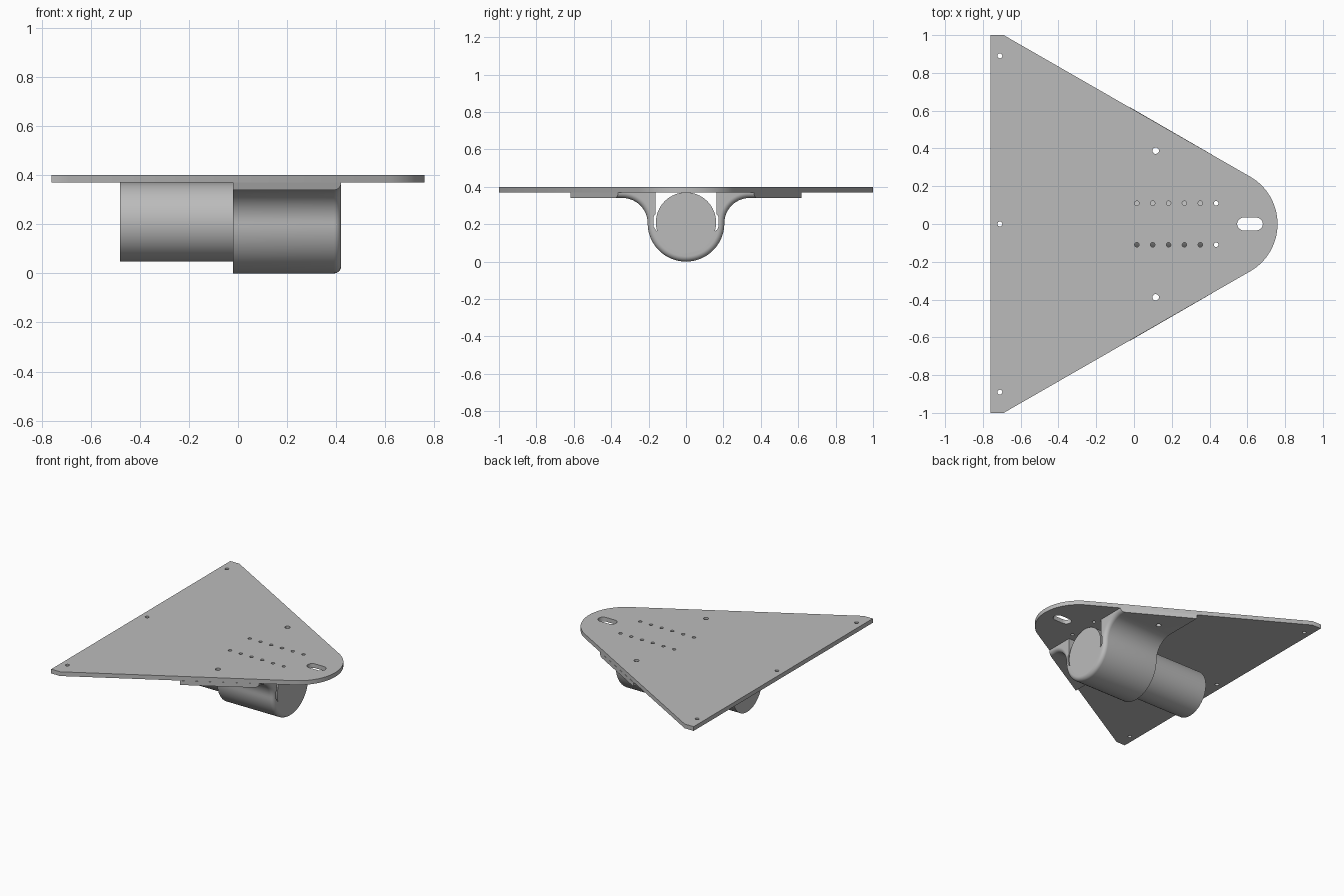
import bpy, bmesh
from math import sin, cos, pi, radians, sqrt

cube = bpy.data.objects.get("Cube")
if cube:
    bpy.data.objects.remove(cube, do_unlink=True)

grey = bpy.data.materials.new("plain grey")
grey.use_nodes = True
grey.diffuse_color = (0.5, 0.5, 0.5, 1)
grey.node_tree.nodes["Principled BSDF"].inputs["Base Color"].default_value = (0.5, 0.5, 0.5, 1)

PLATE_BOTTOM, PLATE_TOP = 0.37, 0.40


def arc(cx, cy, r, start, end, steps):
    angles = [radians(start + (end - start) * i / steps) for i in range(steps + 1)]
    return [(cx + r * cos(a), cy + r * sin(a)) for a in angles]


def loft(bm, rings):
    """Skin closed rings of 3D points and cap both ends."""
    loops = [[bm.verts.new(p) for p in ring] for ring in rings]
    for a, b in zip(loops, loops[1:]):
        for i in range(len(a)):
            j = (i + 1) % len(a)
            bm.faces.new((a[i], a[j], b[j], b[i]))
    bm.faces.new(loops[0][::-1])
    bm.faces.new(loops[-1])


def prism(bm, outline, z0, z1):
    loft(bm, [[(x, y, z) for x, y in outline] for z in (z0, z1)])


def make(name, bm):
    bmesh.ops.recalc_face_normals(bm, faces=bm.faces)
    mesh = bpy.data.meshes.new(name)
    bm.to_mesh(mesh)
    bm.free()
    mesh.materials.append(grey)
    obj = bpy.data.objects.new(name, mesh)
    bpy.context.collection.objects.link(obj)
    return obj


def activate(obj):
    bpy.ops.object.select_all(action='DESELECT')
    obj.select_set(True)
    bpy.context.view_layer.objects.active = obj


# Triangular plate with a rounded nose
NOSE_X, NOSE_R = 0.471, 0.289
bm = bmesh.new()
outline = [(-0.76, -1), (-0.69, -1)] + arc(NOSE_X, 0, NOSE_R, -60, 60, 32) + [(-0.69, 1), (-0.76, 1)]
prism(bm, outline, PLATE_BOTTOM, PLATE_TOP)
plate = make("mounting_plate", bm)


def plate_half_width(x):
    return NOSE_R * sin(pi / 3) + (NOSE_X + NOSE_R / 2 - x) / sqrt(3)


# Motor cradle: U channel flaring into flanges, with a rounded front rim
def cradle_ring(x, inset):
    w = plate_half_width(x)
    half = arc(0, 0.205, 0.205 - inset, -90, 0, 20)
    half += arc(0.34, 0.205, 0.135 + inset, 180, 90, 14)
    half += [(w, 0.34 + inset), (w, PLATE_BOTTOM), (0.163, PLATE_BOTTOM), (0.163, 0.255),
             (0.174, 0.24), (0.174, 0.175)]
    half += arc(0, 0.21, 0.158, -18, -90, 16)
    half[0], half[-1] = (0, half[0][1]), (0, half[-1][1])
    loop = half + [(-y, z) for y, z in half[-2:0:-1]]
    return [(x, y, z) for y, z in loop]


FRONT, RIM = 0.42, 0.029
rings = [cradle_ring(-0.02, 0)]
for i in range(9):
    a = i / 8 * pi / 2
    rings.append(cradle_ring(FRONT - RIM + RIM * sin(a), RIM * (1 - cos(a))))
bm = bmesh.new()
loft(bm, rings)
cradle = make("motor_cradle", bm)

# Motor body
bm = bmesh.new()
circle = arc(0, 0.209, 0.161, 0, 360, 64)[:-1]
loft(bm, [[(x, y, z) for y, z in circle] for x in (-0.48, FRONT)])
motor = make("motor_body", bm)

# Bolt holes and nose slot
holes = [(-0.71, y, 0.013) for y in (-0.89, 0, 0.89)]
holes += [(0.115, y, 0.017) for y in (-0.388, 0.388)]
holes += [(0.015 + 0.084 * i, y, 0.012) for i in range(6) for y in (-0.11, 0.11)]
bm = bmesh.new()
for x, y, r in holes:
    prism(bm, arc(x, y, r, 0, 360, 20)[:-1], 0.3, 0.45)
slot = arc(0.648, 0, 0.034, -90, 90, 12) + arc(0.58, 0, 0.034, 90, 270, 12)
prism(bm, slot, 0.3, 0.45)
cutter = make("hole_cutter", bm)
cutter.hide_render = True

for obj in (plate, cradle):
    activate(obj)
    mod = obj.modifiers.new("holes", 'BOOLEAN')
    mod.operation = 'DIFFERENCE'
    mod.solver = 'EXACT'
    mod.object = cutter
    bpy.ops.object.modifier_apply(modifier=mod.name)
bpy.data.objects.remove(cutter, do_unlink=True)

# Smooth curved walls, keep hard edges
for obj in (plate, cradle, motor):
    activate(obj)
    bpy.ops.object.shade_smooth_by_angle(angle=radians(30))
